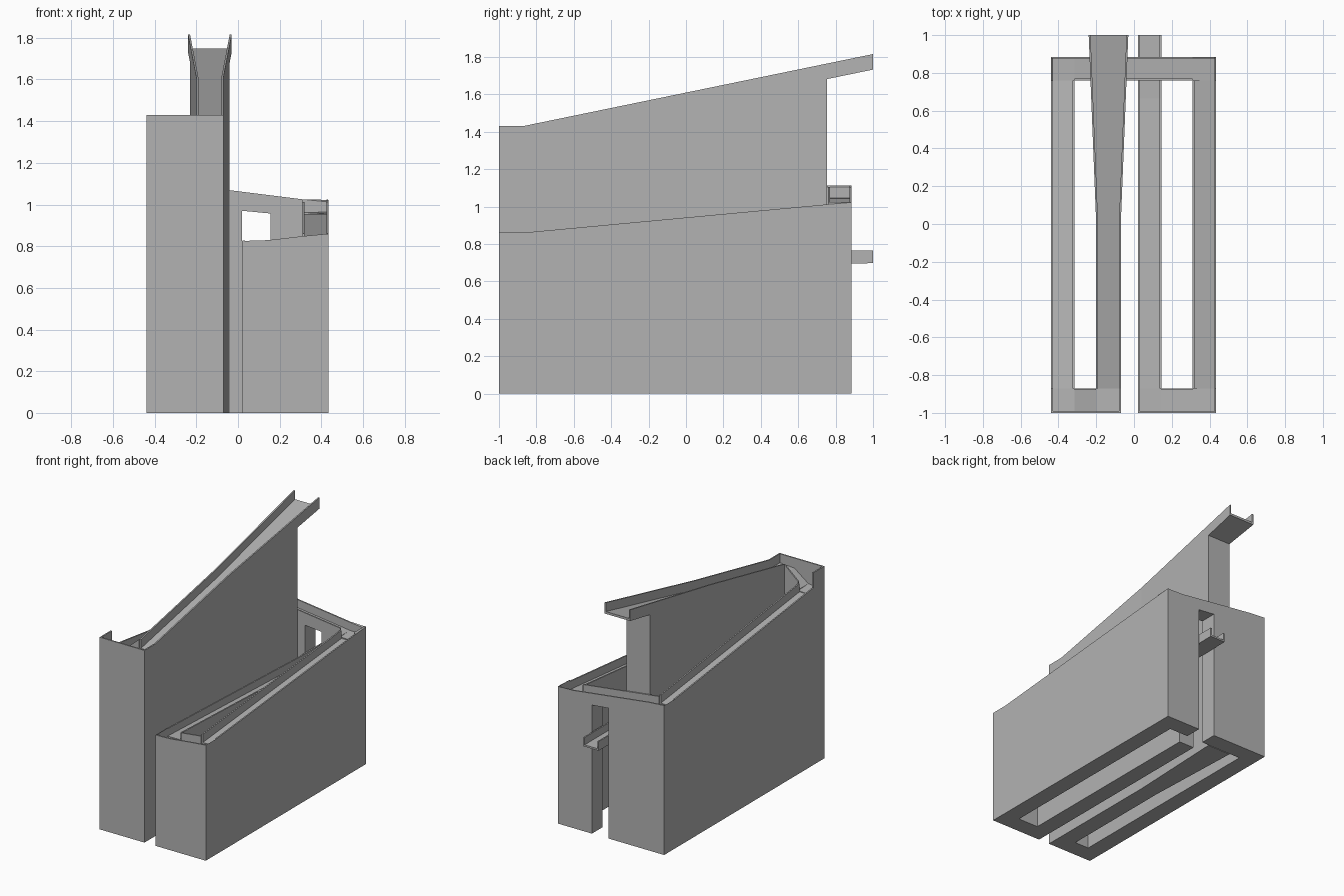
import bpy
import bmesh

cube = bpy.data.objects.get("Cube")
if cube:
    bpy.data.objects.remove(cube, do_unlink=True)

grey = bpy.data.materials.new("plain grey")
grey.use_nodes = True
grey.diffuse_color = (0.45, 0.45, 0.45, 1)
grey.node_tree.nodes["Principled BSDF"].inputs["Base Color"].default_value = grey.diffuse_color

WALL = 0.01     # side wall thickness
DEPTH = 0.06    # channel depth
BACK, FRONT = 0.885, -1.0
IN_BACK, IN_FRONT = 0.76, -0.87


def make_object(name, bm):
    bmesh.ops.recalc_face_normals(bm, faces=bm.faces)
    mesh = bpy.data.meshes.new(name)
    bm.to_mesh(mesh)
    bm.free()
    mesh.materials.append(grey)
    obj = bpy.data.objects.new(name, mesh)
    bpy.context.collection.objects.link(obj)


def track(name, axis, centre, stations, depth=DEPTH):
    """Loft a U-shaped trough; each station is (position, half width, base, rim)."""
    bm = bmesh.new()
    rings = []
    for pos, half, base, rim in stations:
        inner, floor = half - WALL, rim - depth
        outline = [(half, base), (half, rim), (inner, rim), (inner, floor)]
        outline += [(-s, z) for s, z in reversed(outline)]
        rings.append([bm.verts.new((centre + s, pos, z) if axis == "y" else (pos, centre + s, z))
                      for s, z in outline])
    for a, b in zip(rings, rings[1:]):
        for i in range(len(a)):
            j = (i + 1) % len(a)
            if all((a[k].co - b[k].co).length > 1e-6 for k in (i, j)):
                bm.faces.new((a[i], a[j], b[j], b[i]))
    for ring in (rings[0], rings[-1]):
        bm.faces.new(ring)
    make_object(name, bm)


def slab(bm, x0, x1, y0, y1, base, tops):
    """Box with a sloping top; tops are given anticlockwise from (x0, y0)."""
    plan = [(x0, y0), (x1, y0), (x1, y1), (x0, y1)]
    low = [bm.verts.new((x, y, base)) for x, y in plan]
    high = [bm.verts.new((x, y, z)) for (x, y), z in zip(plan, tops)]
    bm.faces.new(low)
    bm.faces.new(high)
    for i in range(4):
        j = (i + 1) % 4
        bm.faces.new((low[i], low[j], high[j], high[i]))


def corner(name, x0, x1, y0, y1, floors, rims, side, end):
    """Turning block: floor plus one x-facing and one y-facing outer wall."""
    bm = bmesh.new()
    slab(bm, x0, x1, y0, y1, 0, floors)
    low = min(floors) - 0.01
    xa, xb = (x0, x0 + WALL) if side < 0 else (x1 - WALL, x1)
    ya, yb = (y0, y0 + WALL) if end < 0 else (y1 - WALL, y1)
    slab(bm, xa, xb, y0, y1, low, rims)
    slab(bm, x0, x1, ya, yb, low, rims)
    make_object(name, bm)


# Upper entry track: straight, then flared, then overhanging at the back
def entry_rim(y):
    return 1.43 + (y - IN_FRONT) * 0.385 / 1.87


def entry_half(y):
    return 0.065 + max(y, 0) * 0.04


def entry_station(y, drop=None):
    rim = entry_rim(y)
    return (y, entry_half(y), rim - drop if drop else 0, rim)


track("entry_track", "y", -0.135,
      [entry_station(IN_FRONT), entry_station(0), entry_station(0.755),
       entry_station(0.755, 0.083), entry_station(1, 0.083)], 0.066)

# Upper front turn, with a level outer rim around a falling floor
corner("upper_front_inner_corner", -0.2, -0.07, FRONT, IN_FRONT,
       (1.355, 1.364, 1.364, 1.355), [1.43] * 4, 1, -1)
bm = bmesh.new()
slab(bm, -0.315, -0.2, FRONT, IN_FRONT, 0, (1.27, 1.355, 1.355, 1.27))
slab(bm, -0.315, -0.2, FRONT, FRONT + WALL, 1.25, [1.43] * 4)
slab(bm, -0.315, -0.2, IN_FRONT - WALL, IN_FRONT, 1.25, (1.33, 1.43, 1.43, 1.33))
make_object("upper_front_track", bm)
corner("upper_front_outer_corner", -0.44, -0.315, FRONT, IN_FRONT,
       (1.262, 1.27, 1.265, 1.258), [1.43] * 4, -1, -1)

# Right-hand descending track and back turn
track("right_side_track", "y", -0.3775,
      [(IN_FRONT, 0.0625, 0, 1.318), (IN_BACK, 0.0625, 0, 1.112)])
corner("back_right_corner", -0.44, -0.315, IN_BACK, BACK,
       (1.052, 1.045, 1.045, 1.052), [1.112, 1.103, 1.103, 1.112], -1, 1)


# Back track, bridging the exit opening
def back_station(x, base=0):
    return (x, 0.0625, base, 1.103 - (x + 0.315) * 0.125)


track("back_track", "x", 0.8225,
      [back_station(-0.315), back_station(0.02), back_station(0.02, 0.97),
       back_station(0.155, 0.957), back_station(0.155), back_station(0.31)])
corner("back_left_corner", 0.31, 0.435, IN_BACK, BACK,
       (0.962, 0.955, 0.963, 0.965), [1.025, 1.012, 1.022, 1.025], 1, 1)

# Left-hand descending track and lower front turn
track("left_side_track", "y", 0.3725,
      [(IN_FRONT, 0.0625, 0, 0.86), (IN_BACK, 0.0625, 0, 1.012)])
corner("lower_front_outer_corner", 0.31, 0.435, FRONT, IN_FRONT,
       (0.79, 0.8, 0.8, 0.79), [0.848, 0.86, 0.86, 0.848], 1, -1)
track("lower_front_track", "x", -0.935,
      [(0.145, 0.065, 0, 0.829), (0.31, 0.065, 0, 0.848)])
corner("lower_front_inner_corner", 0.02, 0.145, FRONT, IN_FRONT,
       (0.765, 0.769, 0.769, 0.765), [0.825, 0.829, 0.829, 0.825], -1, -1)

# Exit track, passing out through the back opening
track("exit_track", "y", 0.0825,
      [(IN_FRONT, 0.0625, 0, 0.825), (0.665, 0.0625, 0, 0.765),
       (0.665, 0.0625, 0.693, 0.765), (1, 0.0625, 0.697, 0.765)], 0.055)
